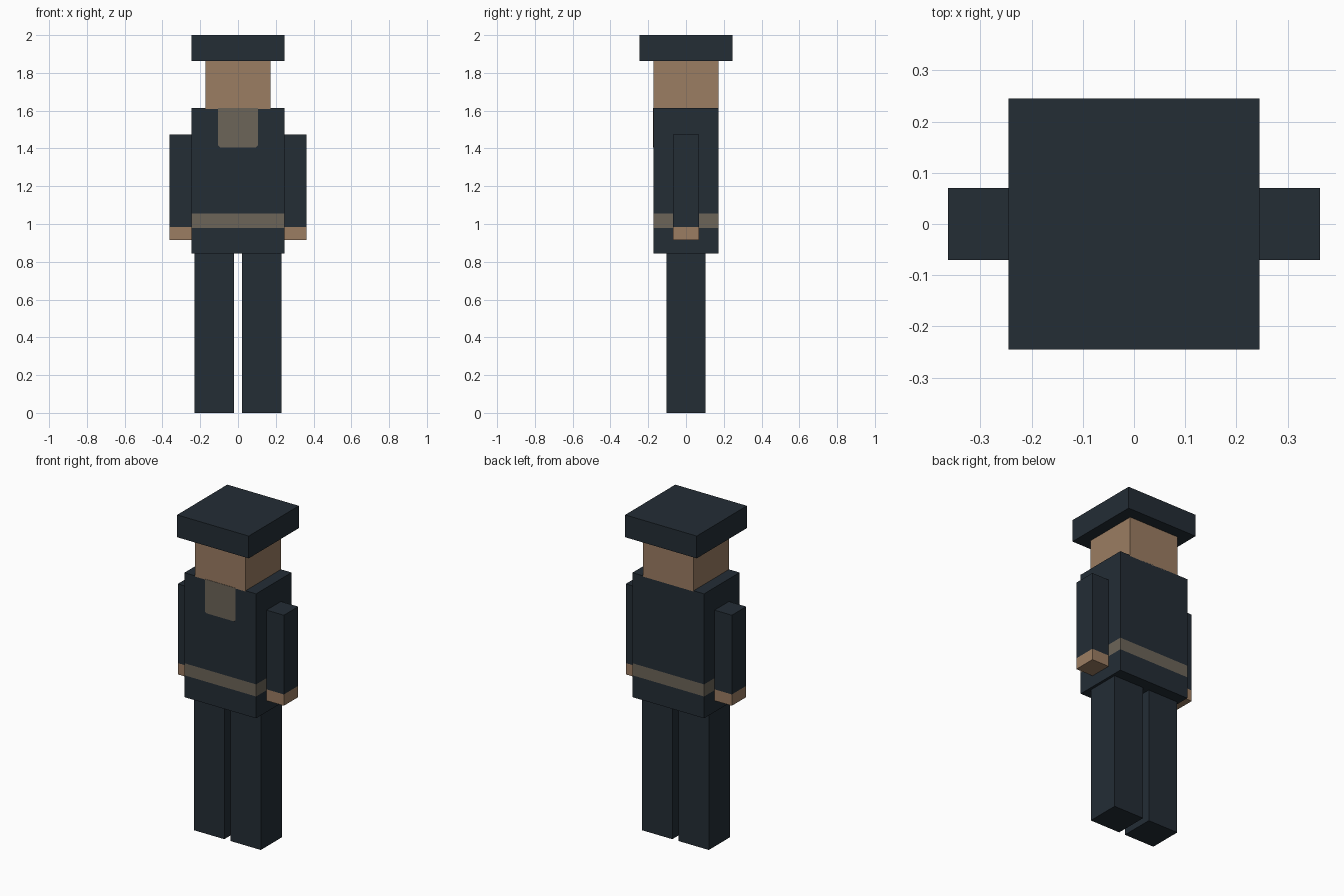
import bpy, bmesh
from mathutils import Vector

cube = bpy.data.objects.get("Cube")
if cube:
    bpy.data.objects.remove(cube, do_unlink=True)


def material(name, rgb):
    mat = bpy.data.materials.new(name)
    mat.use_nodes = True
    mat.diffuse_color = (*rgb, 1)
    mat.node_tree.nodes["Principled BSDF"].inputs["Base Color"].default_value = (*rgb, 1)
    return mat


navy = material("navy cloth", (0.017, 0.026, 0.036))
skin = material("skin", (0.33, 0.205, 0.123))
khaki = material("khaki trim", (0.15, 0.128, 0.098))


def finish(name, bm, mats):
    mesh = bpy.data.meshes.new(name)
    bm.to_mesh(mesh)
    bm.free()
    for mat in mats:
        mesh.materials.append(mat)
    obj = bpy.data.objects.new(name, mesh)
    bpy.context.collection.objects.link(obj)
    return obj


def box(name, low, high, mats, band=None):
    """Box between two corners; side faces inside the height band take the second material."""
    low, high = Vector(low), Vector(high)
    bm = bmesh.new()
    bmesh.ops.create_cube(bm, size=1)
    bmesh.ops.scale(bm, vec=high - low, verts=bm.verts)
    bmesh.ops.translate(bm, vec=(low + high) / 2, verts=bm.verts)
    if band:
        for z in band:
            if low.z < z < high.z:
                bmesh.ops.bisect_plane(bm, geom=bm.verts[:] + bm.edges[:] + bm.faces[:],
                                       plane_co=(0, 0, z), plane_no=(0, 0, 1))
        for face in bm.faces:
            if band[0] - 0.001 < face.calc_center_median().z < band[1]:
                face.material_index = 1
    return finish(name, bm, mats)


# Head and flat cap
box("cap", (-0.245, -0.245, 1.862), (0.245, 0.245, 2), [navy])
box("head", (-0.173, -0.173, 1.61), (0.173, 0.173, 1.87), [skin])

# Tunic with a belt cut around it
box("tunic", (-0.245, -0.173, 0.845), (0.245, 0.173, 1.615), [navy, khaki], (0.98, 1.055))

# Shirt front with clipped lower corners
bm = bmesh.new()
outline = [(-0.105, 1.614), (-0.105, 1.415), (-0.095, 1.405),
           (0.095, 1.405), (0.105, 1.415), (0.105, 1.614)]
face = bm.faces.new([bm.verts.new((x, -0.173, z)) for x, z in outline])
plate = bmesh.ops.extrude_face_region(bm, geom=[face])
bmesh.ops.translate(bm, vec=(0, -0.002, 0),
                    verts=[v for v in plate["geom"] if isinstance(v, bmesh.types.BMVert)])
bmesh.ops.recalc_face_normals(bm, faces=bm.faces)
finish("shirt_front", bm, [khaki])

# Arms with bare hands, and legs
for side, s in (("left", 1), ("right", -1)):
    def pair(name, x0, x1, y, z0, z1, mats, band=None):
        xs = sorted((s * x0, s * x1))
        box(f"{side}_{name}", (xs[0], -y, z0), (xs[1], y, z1), mats, band)

    pair("arm", 0.245, 0.363, 0.07, 0.915, 1.475, [navy, skin], (0.915, 0.985))
    pair("leg", 0.021, 0.229, 0.104, 0, 0.845, [navy])
